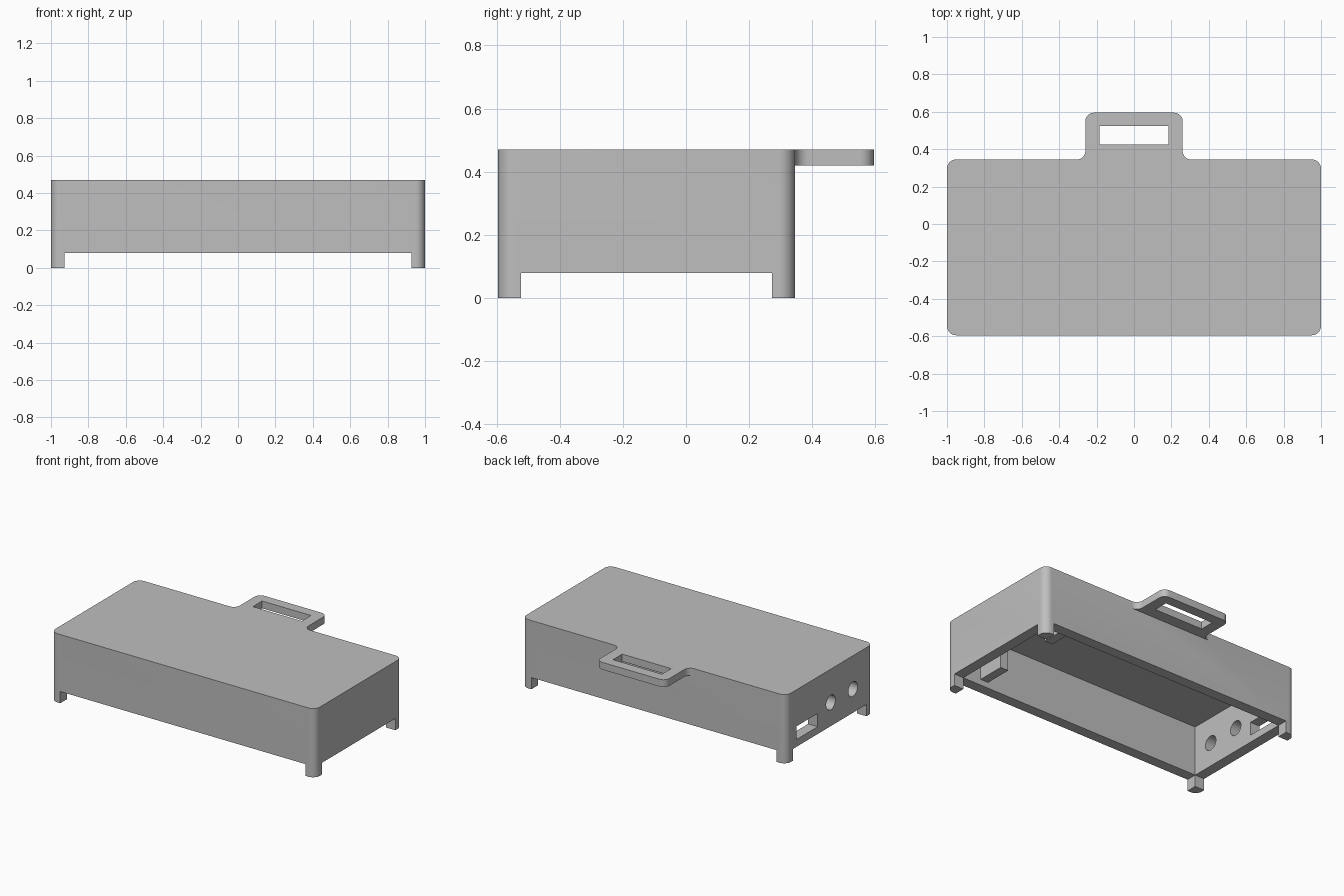
import bpy, bmesh
from math import pi, cos, sin, radians

if "Cube" in bpy.data.objects:
    bpy.data.objects.remove(bpy.data.objects["Cube"], do_unlink=True)

grey = bpy.data.materials.new("plain_grey")
grey.use_nodes = True
colour = (0.52, 0.52, 0.52, 1)
grey.diffuse_color = colour
grey.node_tree.nodes["Principled BSDF"].inputs["Base Color"].default_value = colour

BACK, FRONT, TOP, CEILING = 0.345, -0.595, 0.47, 0.42
IN_X, IN_FRONT, IN_BACK, RIM = 0.928, -0.522, 0.272, 0.08


def arc(cx, cy, r, start, end, steps=10):
    """Points on an arc, angles in degrees."""
    angles = [radians(start + (end - start) * i / steps) for i in range(steps + 1)]
    return [(cx + r * cos(a), cy + r * sin(a)) for a in angles]


def prism(name, outline, z0, z1):
    """Extrude a plan outline between two heights."""
    bm = bmesh.new()
    base = bm.faces.new([bm.verts.new((x, y, z0)) for x, y in outline])
    top = bmesh.ops.extrude_face_region(bm, geom=[base])["geom"]
    verts = [v for v in top if isinstance(v, bmesh.types.BMVert)]
    bmesh.ops.translate(bm, vec=(0, 0, z1 - z0), verts=verts)
    bmesh.ops.recalc_face_normals(bm, faces=bm.faces)
    mesh = bpy.data.meshes.new(name)
    bm.to_mesh(mesh)
    bm.free()
    mesh.materials.append(grey)
    obj = bpy.data.objects.new(name, mesh)
    bpy.context.collection.objects.link(obj)
    return obj


def box(name, x0, x1, y0, y1, z0, z1):
    return prism(name, [(x0, y0), (x1, y0), (x1, y1), (x0, y1)], z0, z1)


def combine(target, tool, operation):
    """Apply a boolean and discard the tool object."""
    mod = target.modifiers.new("boolean", "BOOLEAN")
    mod.operation, mod.solver, mod.object = operation, "EXACT", tool
    bpy.context.view_layer.objects.active = target
    bpy.ops.object.modifier_apply(modifier=mod.name)
    bpy.data.objects.remove(tool, do_unlink=True)


# Enclosure: rounded block, hollowed from below
r = 0.05
body = prism("enclosure",
             arc(1 - r, BACK - r, r, 0, 90) + arc(r - 1, BACK - r, r, 90, 180)
             + arc(r - 1, FRONT + r, r, 180, 270) + arc(1 - r, FRONT + r, r, 270, 360),
             0, TOP)
combine(body, box("cavity", -IN_X, IN_X, IN_FRONT, IN_BACK, -0.1, CEILING), "DIFFERENCE")

# Gaps under the walls leave four corner feet
combine(body, box("long_gap", -IN_X, IN_X, -2, 2, -0.1, RIM), "DIFFERENCE")
combine(body, box("short_gap", -2, 2, IN_FRONT, IN_BACK, -0.1, RIM), "DIFFERENCE")

# Strap handle with filleted root
hx, hy, f = 0.26, 0.595, 0.045
half = arc(hx + f, BACK + f, f, 270, 180) + arc(hx - f, hy - f, f, 0, 90)
outline = [(hx + f, 0.3)] + half + [(-x, y) for x, y in reversed(half)] + [(-hx - f, 0.3)]
combine(body, prism("handle", outline, CEILING, TOP), "UNION")
combine(body, box("handle_slot", -0.185, 0.185, 0.425, 0.525, 0.3, 0.6), "DIFFERENCE")

# Side ports: a rectangular opening and two round holes
combine(body, box("port", -1.1, -0.85, 0.005, 0.235, 0.13, 0.22), "DIFFERENCE")
for y in (-0.136, -0.375):
    bpy.ops.mesh.primitive_cylinder_add(vertices=32, radius=0.05, depth=0.3,
                                        location=(-1, y, 0.242), rotation=(0, pi / 2, 0))
    combine(body, bpy.context.object, "DIFFERENCE")

# Internal retaining ribs near the closed end
box("front_rib", 0.73, 0.79, IN_FRONT, -0.33, 0.12, CEILING)
box("back_rib", 0.73, 0.79, 0.09, IN_BACK, 0.12, CEILING)

# Keep a single material slot and smooth only the rounded corners
body.data.materials.clear()
body.data.materials.append(grey)
for poly in body.data.polygons:
    poly.material_index = 0
bpy.ops.object.select_all(action="DESELECT")
body.select_set(True)
bpy.context.view_layer.objects.active = body
bpy.ops.object.shade_smooth_by_angle(angle=radians(30))
